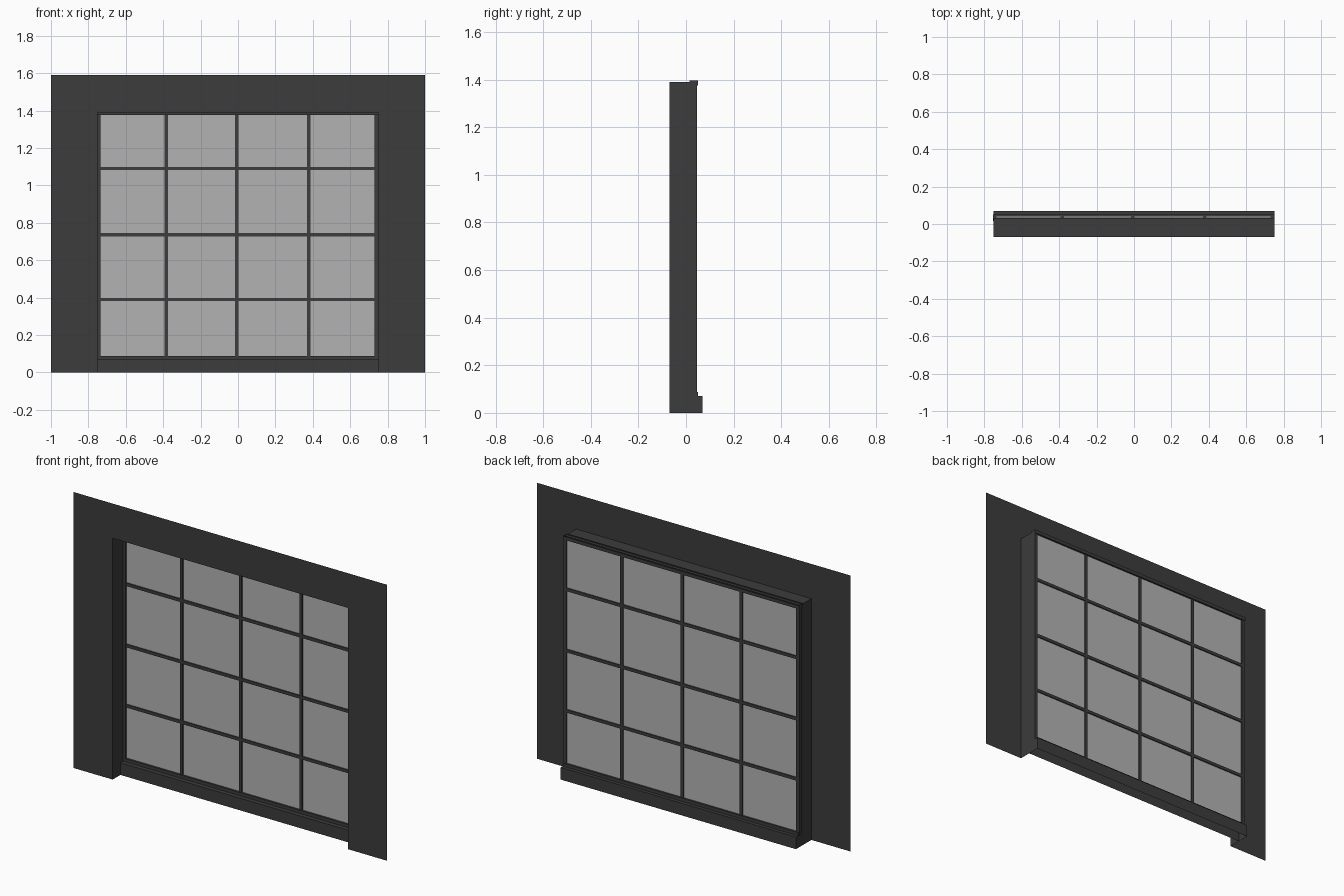
import bpy, bmesh

if "Cube" in bpy.data.objects:
    bpy.data.objects.remove(bpy.data.objects["Cube"], do_unlink=True)


def material(name, color):
    mat = bpy.data.materials.new(name)
    mat.use_nodes = True
    mat.diffuse_color = color
    mat.node_tree.nodes["Principled BSDF"].inputs["Base Color"].default_value = color
    return mat


charcoal = material("charcoal", (0.045, 0.045, 0.045, 1))
glass = material("pale_glass", (0.45, 0.45, 0.45, 1))


def finish(name, bm, mat):
    mesh = bpy.data.meshes.new(name)
    bm.to_mesh(mesh)
    bm.free()
    mesh.materials.append(mat)
    obj = bpy.data.objects.new(name, mesh)
    bpy.context.collection.objects.link(obj)
    return obj


def box(name, xs, ys, zs, mat=charcoal, open_side=0):
    """Box between limits; open_side -1 / 1 leaves the bottom / top open."""
    bm = bmesh.new()
    bmesh.ops.create_cube(bm, size=1)
    if open_side:
        gone = [f for f in bm.faces if f.normal.z * open_side > 0.9]
        bmesh.ops.delete(bm, geom=gone, context="FACES_ONLY")
    for v in bm.verts:
        v.co = [lim[0] if c < 0 else lim[1] for c, lim in zip(v.co, (xs, ys, zs))]
    return finish(name, bm, mat)


def sheet(name, outline, y0, y1=None):
    """Flat sheet in the xz plane, or an open strip swept from y0 to y1."""
    bm = bmesh.new()
    near = [bm.verts.new((x, y0, z)) for x, z in outline]
    if y1 is None:
        bm.faces.new(near)
    else:
        far = [bm.verts.new((x, y1, z)) for x, z in outline]
        for i in range(len(near) - 1):
            bm.faces.new((near[i], near[i + 1], far[i + 1], far[i]))
    return finish(name, bm, charcoal)


HALF, HEAD, WALL_Y = 0.75, 1.39, -0.07
FRAME_Y = (0.03, 0.045)

# Thin wall sheet around the opening, and the reveal running back from it
opening = [(-HALF, 0), (-HALF, HEAD), (HALF, HEAD), (HALF, 0)]
sheet("wall", [(-1, 0), (-1, 1.59), (1, 1.59), (1, 0)] + opening[::-1], WALL_Y)
sheet("reveal", opening, WALL_Y, 0.033)

# Sill, open underneath, with the bottom rail on it
box("sill", (-HALF, HALF), (0.0, 0.07), (0, 0.07), open_side=-1)
box("bottom_rail", (-HALF, HALF), (0.025, 0.05), (0.07, 0.088))

# Outer frame
box("top_rail", (-0.755, HALF), (0.015, 0.05), (1.376, 1.396), open_side=1)
for side, x in (("right", -0.755), ("left", 0.73)):
    box(side + "_stile", (x, x + 0.02), (0.025, 0.047), (0.07, 1.38))

# Glazing bars
for i, x in enumerate((-0.383, -0.007, 0.379)):
    box(f"upright_bar_{i + 1}", (x - 0.009, x + 0.009), FRAME_Y, (0.08, 1.38))
for i, z in enumerate((0.39, 0.737, 1.09)):
    box(f"cross_bar_{i + 1}", (-0.74, 0.74), FRAME_Y, (z - 0.009, z + 0.009))

# Glass
box("glass_pane", (-0.74, 0.735), (0.036, 0.039), (0.08, 1.38), glass)
